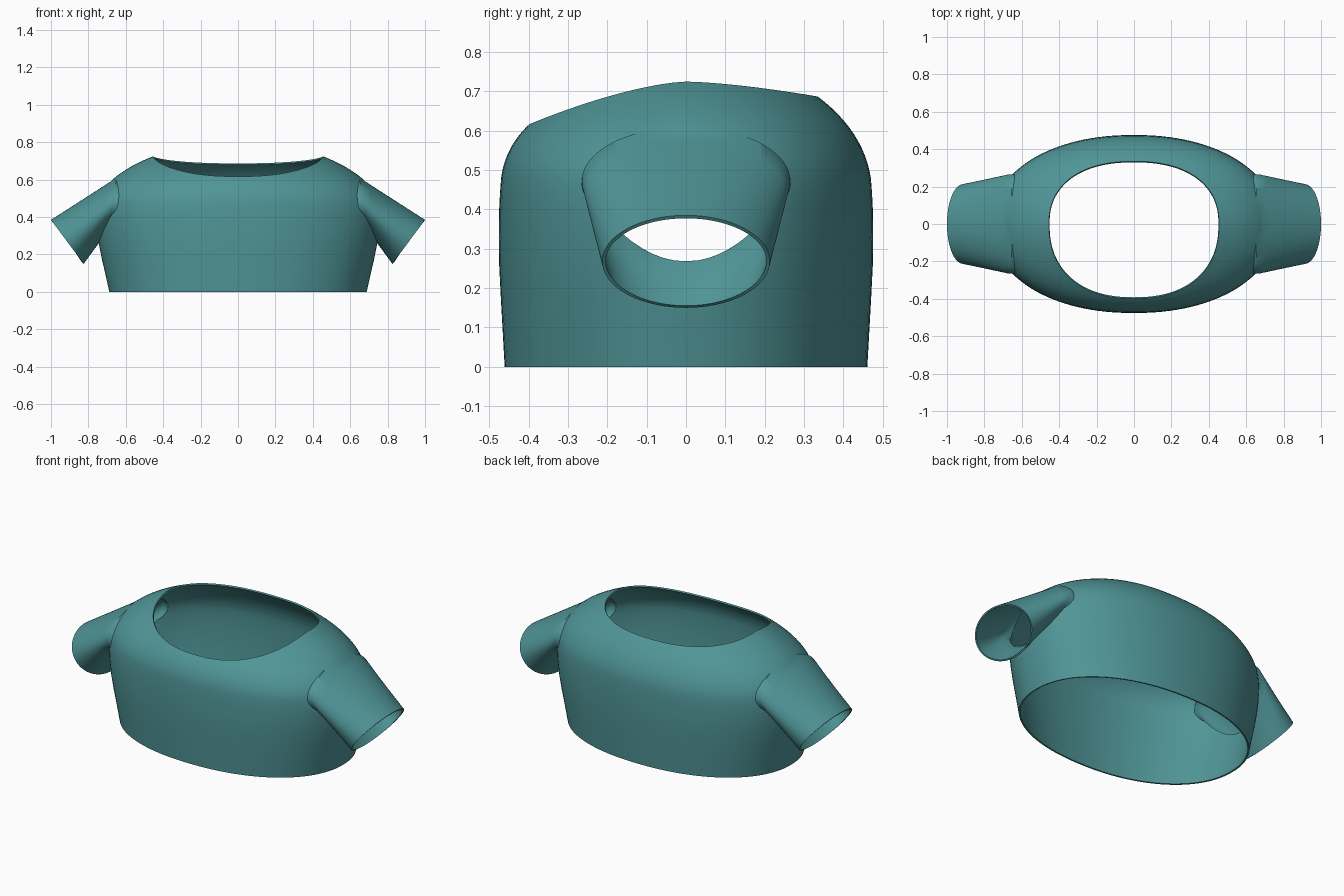
import bpy, bmesh, math
from mathutils import Vector

if "Cube" in bpy.data.objects:
    bpy.data.objects.remove(bpy.data.objects["Cube"])

SEG = 112
cloth = bpy.data.materials.new("teal_cloth")
cloth.diffuse_color = (0.08, 0.30, 0.31, 1)
cloth.use_nodes = True
cloth.node_tree.nodes["Principled BSDF"].inputs["Base Color"].default_value = cloth.diffuse_color
cap = bpy.data.materials.new("temporary_cap")


def superellipse(angle, a, b, n):
    c, s = math.cos(angle), math.sin(angle)
    return (math.copysign(abs(c) ** (2 / n), c) * a,
            math.copysign(abs(s) ** (2 / n), s) * b)


def loft(name, rings):
    """Closed solid through rings; both end caps carry the cap material."""
    bm = bmesh.new()
    rows = [[bm.verts.new(p) for p in ring] for ring in rings]
    for lo, hi in zip(rows, rows[1:]):
        for i in range(SEG):
            j = (i + 1) % SEG
            bm.faces.new((lo[i], lo[j], hi[j], hi[i]))
    for row in (rows[0], rows[-1]):
        mid = bm.verts.new(sum((v.co for v in row), Vector()) / SEG)
        for i in range(SEG):
            bm.faces.new((row[i], row[(i + 1) % SEG], mid)).material_index = 1
    bmesh.ops.recalc_face_normals(bm, faces=bm.faces)
    mesh = bpy.data.meshes.new(name)
    bm.to_mesh(mesh)
    bm.free()
    mesh.materials.append(cloth)
    mesh.materials.append(cap)
    obj = bpy.data.objects.new(name, mesh)
    bpy.context.collection.objects.link(obj)
    return obj


def neck_point(angle):
    # neckline dips deeper at the front than at the back
    front = math.sin(angle) < 0
    depth, drop = (0.398, 0.108) if front else (0.335, 0.038)
    x, y = superellipse(angle, 0.455, depth, 2.3)
    return Vector((x, y, 0.725 - drop * abs(y / depth) ** 1.5))


angles = [2 * math.pi * i / SEG for i in range(SEG)]

# Torso: hem to chest, then shoulders curving in to the neckline
rings = []
for z, a, b in [(0, .688, .461), (.09, .708, .466), (.18, .729, .471),
                (.26, .745, .475), (.33, .755, .476), (.40, .760, .475),
                (.44, .758, .473)]:
    rings.append([Vector((*superellipse(t, a, b, 2.15), z)) for t in angles])
for k in range(13):
    s = k / 12
    ring = []
    for t in angles:
        base = Vector((*superellipse(t, .752, .470, 2.15), .48))
        neck = neck_point(t)
        ctrl = neck.lerp(base, 0.86)
        ctrl.z = base.z + (neck.z - base.z) * 0.58
        ring.append(base * (1 - s) ** 2 + ctrl * 2 * s * (1 - s) + neck * s * s)
    rings.append(ring)
shirt = loft("shirt", rings)


# Sleeves: tapered tubes, each ring given as centre, half-height vector, half-width
def sleeve_ring(side, cx, cz, hx, hz, w):
    return [Vector((side * (cx + hx * math.cos(t)), w * math.sin(t),
                    cz + hz * math.cos(t))) for t in angles]


for side, name in ((1, "right_sleeve"), (-1, "left_sleeve")):
    root = (.67, .4725, -.02, .1375, .265)
    end = (.9125, .2675, .0875, .1175, .213)
    tube = [sleeve_ring(side, .45, .45, 0, .13, .27)]
    for k in range(7):
        tube.append(sleeve_ring(side, *[p + (q - p) * k / 6 for p, q in zip(root, end)]))
    sleeve = loft(name, tube)
    bpy.context.view_layer.objects.active = shirt
    join = shirt.modifiers.new("join_sleeve", 'BOOLEAN')
    join.operation, join.solver, join.object = 'UNION', 'EXACT', sleeve
    bpy.ops.object.modifier_apply(modifier=join.name)
    bpy.data.objects.remove(sleeve)

# Open the hem, neck and cuffs
bm = bmesh.new()
bm.from_mesh(shirt.data)
bmesh.ops.delete(bm, geom=[f for f in bm.faces if f.material_index == 1], context='FACES')
bmesh.ops.remove_doubles(bm, verts=bm.verts, dist=0.0005)
bm.to_mesh(shirt.data)
bm.free()
shirt.data.materials.pop(index=1)

# Cloth thickness
shell = shirt.modifiers.new("cloth_thickness", 'SOLIDIFY')
shell.thickness, shell.offset = 0.009, -1
shirt.select_set(True)
bpy.context.view_layer.objects.active = shirt
bpy.ops.object.modifier_apply(modifier=shell.name)
bpy.ops.object.shade_smooth_by_angle(angle=math.radians(40))
